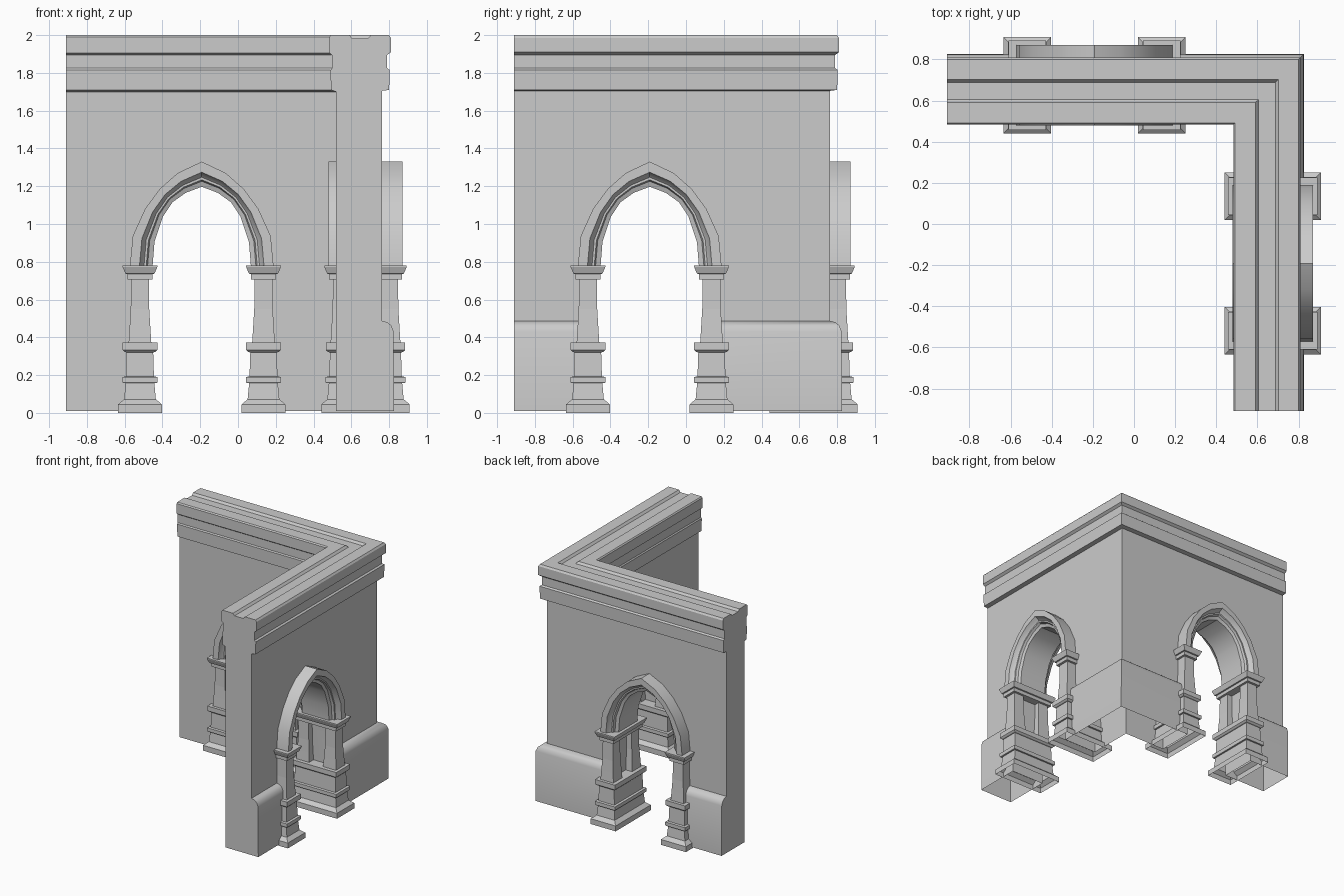
import bpy, bmesh
from math import radians

cube = bpy.data.objects.get("Cube")
if cube:
    bpy.data.objects.remove(cube, do_unlink=True)

stone = bpy.data.materials.new("grey stone")
stone.use_nodes = True
GREY = (0.6, 0.6, 0.6, 1)
stone.diffuse_color = GREY
stone.node_tree.nodes["Principled BSDF"].inputs["Base Color"].default_value = GREY

MID = 0.675      # centre line of the wall thickness
ARCH_X = -0.192  # centre of each archway
PIER = 0.327     # pier distance from the archway centre
END = -0.91      # free end of each wall
SPRING = 0.78    # height where the arch starts


def finish(bm, name, smooth=True):
    bmesh.ops.recalc_face_normals(bm, faces=bm.faces)
    mesh = bpy.data.meshes.new(name)
    bm.to_mesh(mesh)
    bm.free()
    obj = bpy.data.objects.new(name, mesh)
    bpy.context.collection.objects.link(obj)
    mesh.materials.append(stone)
    if smooth:
        shade(obj)
    return obj


def shade(obj):
    bpy.ops.object.select_all(action='DESELECT')
    obj.select_set(True)
    bpy.context.view_layer.objects.active = obj
    bpy.ops.object.shade_smooth_by_angle(angle=radians(32))


def loft(bm, rings, caps=(True, True)):
    """Join closed loops of points with quads, optionally closing the ends."""
    loops = [[bm.verts.new(p) for p in ring] for ring in rings]
    for a, b in zip(loops, loops[1:]):
        for i in range(len(a)):
            j = (i + 1) % len(a)
            bm.faces.new((a[i], a[j], b[j], b[i]))
    if caps[0]:
        bm.faces.new(loops[0])
    if caps[1]:
        bm.faces.new(loops[-1])


def place(side, along, depth, z):
    """Back wall runs along x, side wall is its copy across the diagonal."""
    return (along, depth, z) if side == "back" else (depth, along, z)


# Half arch curves, from the spring line to the point
OUTER = [(0.38, 0.78), (0.365, 0.937), (0.30, 1.08),
         (0.222, 1.186), (0.127, 1.27), (0, 1.33)]
INNER = [(0.26, 0.78), (0.25, 0.905), (0.205, 1.04),
         (0.155, 1.115), (0.085, 1.165), (0, 1.197)]


def arch_curve(t):
    half = [(a[0] + (b[0] - a[0]) * t, a[1] + (b[1] - a[1]) * t)
            for a, b in zip(OUTER, INNER)]
    return [(-x, z) for x, z in half] + half[-2::-1]


# Corner wall: moulded section swept round a mitred corner
section = [(0.52, 0.01), (0.52, 1.70), (0.492, 1.71), (0.49, 1.815),
           (0.497, 1.825), (0.497, 1.895), (0.484, 1.905), (0.484, 1.99),
           (0.492, 2.0), (0.59, 2.0), (0.605, 1.982), (0.688, 1.982),
           (0.703, 2.0), (0.80, 2.0), (0.81, 1.985), (0.81, 1.91),
           (0.79, 1.895), (0.79, 1.825), (0.803, 1.815), (0.80, 1.71),
           (0.762, 1.705), (0.762, 0.487), (0.79, 0.48), (0.812, 0.462),
           (0.824, 0.43), (0.826, 0.01)]
bm = bmesh.new()
loft(bm, [[(END, d, z) for d, z in section],
          [(d, d, z) for d, z in section],
          [(d, END, z) for d, z in section]])
wall = finish(bm, "corner_wall", smooth=False)

# Cut the two archways through the wall
for side in ("back", "side"):
    outline = [(-0.327, -0.2)] + arch_curve(0.45) + [(0.327, -0.2)]
    bm = bmesh.new()
    loft(bm, [[place(side, ARCH_X + x, d, z) for x, z in outline]
              for d in (0.4, 0.95)])
    cutter = finish(bm, side + "_arch_cutter", smooth=False)
    cutter.hide_render = True
    mod = wall.modifiers.new("archway", 'BOOLEAN')
    mod.operation = 'DIFFERENCE'
    mod.solver = 'EXACT'
    mod.object = cutter
    bpy.context.view_layer.objects.active = wall
    bpy.ops.object.modifier_apply(modifier=mod.name)
    bpy.data.objects.remove(cutter, do_unlink=True)

# The wall is hollow underneath
bm = bmesh.new()
bm.from_mesh(wall.data)
under = [f for f in bm.faces if all(v.co.z < 0.02 for v in f.verts)]
bmesh.ops.delete(bm, geom=under, context='FACES')
bm.to_mesh(wall.data)
bm.free()
shade(wall)

# Pier profiles: half width, height
base = [(0.116, 0), (0.116, 0.045), (0.084, 0.072), (0.076, 0.158),
        (0.09, 0.158), (0.093, 0.163), (0.093, 0.19), (0.074, 0.193),
        (0.07, 0.32), (0.08, 0.322), (0.092, 0.333), (0.092, 0.373)]
shaft = [(0.06, 0.37), (0.055, 0.45), (0.049, 0.55), (0.047, 0.71)]
capital = [(0.066, 0.705), (0.066, 0.735), (0.077, 0.737),
           (0.092, 0.773), (0.092, SPRING)]


def stack(bm, side, along, depth, profile, extra, caps):
    loft(bm, [[place(side, along + sx * h, depth + sy * (h + extra), z)
               for sx, sy in ((-1, -1), (1, -1), (1, 1), (-1, 1))]
              for h, z in profile], caps)


# Arch moulding section: blend from outer to inner curve, half depth
moulding = [(0, 0.195), (0.42, 0.195), (0.52, 0.168), (0.62, 0.155),
            (0.72, 0.155), (0.78, 0.135), (1, 0.125)]
moulding += [(t, -d) for t, d in reversed(moulding)]

for side in ("back", "side"):
    # Piers: full-depth base and capital, paired shafts between
    for label, sign in (("near", 1), ("far", -1)):
        along = ARCH_X + sign * PIER
        bm = bmesh.new()
        stack(bm, side, along, MID, base, 0.118, (False, True))
        stack(bm, side, along, MID, capital, 0.126, (True, True))
        for offset in (-0.125, 0.125):
            stack(bm, side, along, MID + offset, shaft, 0, (False, False))
        finish(bm, f"{side}_{label}_pier", smooth=False)

    # Pointed arch surround
    curves = [(arch_curve(t), d) for t, d in moulding]
    bm = bmesh.new()
    loft(bm, [[place(side, ARCH_X + c[i][0], MID + d, c[i][1])
               for c, d in curves] for i in range(len(OUTER) * 2 - 1)])
    finish(bm, side + "_arch_surround")
